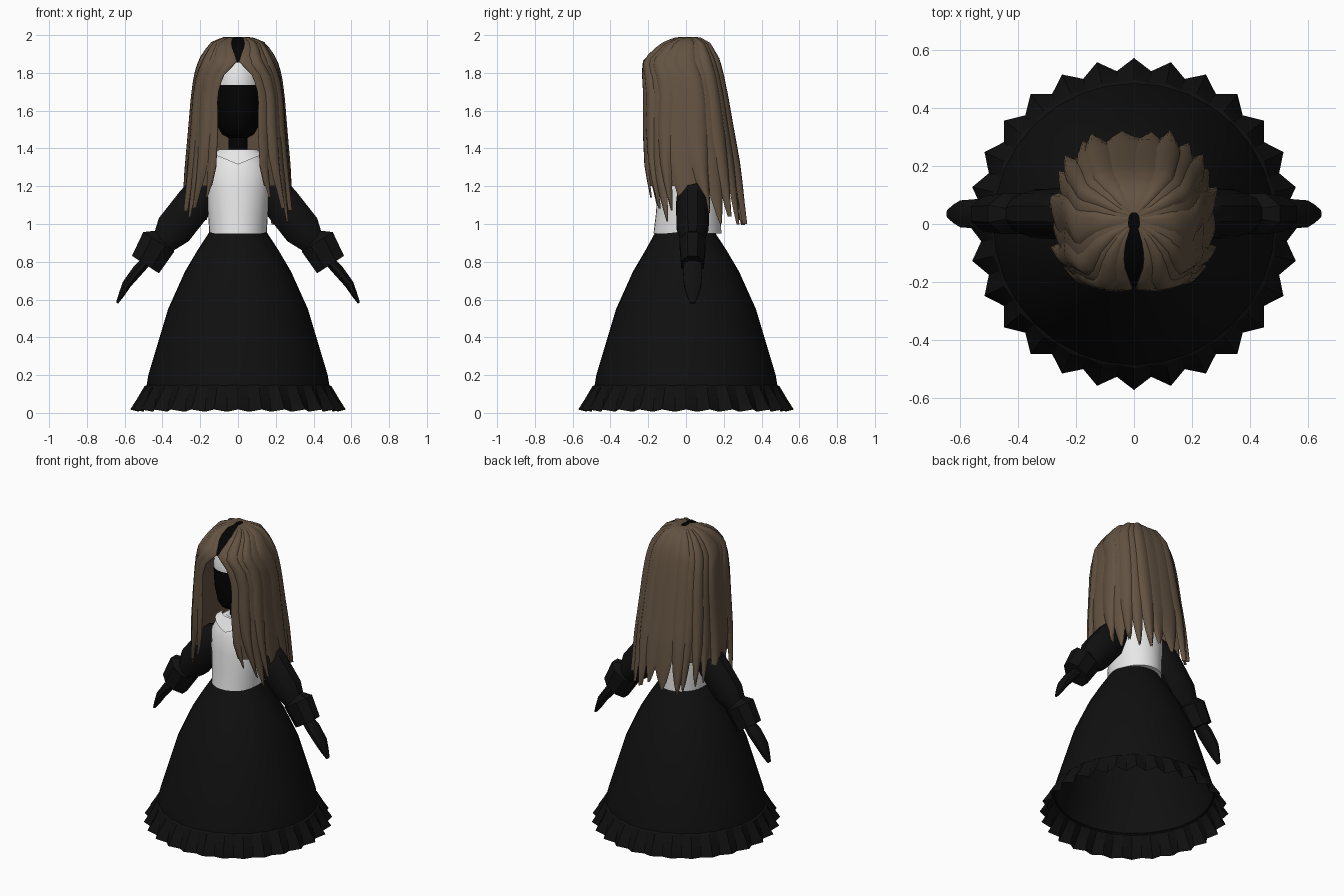
import bpy, bmesh, math, random
from mathutils import Vector

random.seed(4)
cube = bpy.data.objects.get("Cube")
if cube:
    bpy.data.objects.remove(cube, do_unlink=True)


def material(name, r, g, b):
    m = bpy.data.materials.new(name)
    m.use_nodes = True
    m.diffuse_color = (r, g, b, 1)
    bsdf = m.node_tree.nodes["Principled BSDF"]
    bsdf.inputs["Base Color"].default_value = (r, g, b, 1)
    bsdf.inputs["Roughness"].default_value = 0.9
    return m


BLACK = material("black cloth", 0.005, 0.005, 0.005)
SHADOW = material("deep black", 0.001, 0.001, 0.001)
WHITE = material("white", 0.8, 0.8, 0.8)
BROWN = material("brown hair", 0.125, 0.086, 0.054)


def loft(name, rings, mat, closed=True, caps=False, smooth=40):
    """Join equal rows of points with quads."""
    bm = bmesh.new()
    rows = [[bm.verts.new(p) for p in ring] for ring in rings]
    n = len(rows[0])
    for a, b in zip(rows, rows[1:]):
        for i in range(n if closed else n - 1):
            j = (i + 1) % n
            bm.faces.new((a[i], a[j], b[j], b[i]))
    if caps:
        bm.faces.new(rows[0])
        bm.faces.new(rows[-1])
    bmesh.ops.recalc_face_normals(bm, faces=bm.faces)
    mesh = bpy.data.meshes.new(name)
    bm.to_mesh(mesh)
    bm.free()
    mesh.materials.append(mat)
    if smooth:
        mesh.shade_smooth()
        mesh.set_sharp_from_angle(angle=math.radians(smooth))
    obj = bpy.data.objects.new(name, mesh)
    bpy.context.collection.objects.link(obj)
    return obj


def oval(z, rx, front, back, n=32):
    """Horizontal ring whose front and back depths differ."""
    pts = []
    for i in range(n):
        a = math.tau * i / n
        c = math.cos(a)
        pts.append((rx * math.sin(a), -c * front if c > 0 else -c * back, z))
    return pts


# Skirt and pleated hem
skirt = [(0.96, 0.15), (0.86, 0.215), (0.75, 0.28), (0.65, 0.325), (0.55, 0.37),
         (0.35, 0.43), (0.2, 0.475), (0.14, 0.485)]
loft("skirt", [oval(z, r, r + 0.01 * (z > 0.9), r) for z, r in skirt], BLACK)

PLEATS = 28


def hem_ring(z, r, wave, lift):
    pts = []
    for i in range(PLEATS * 2):
        a = math.tau * i / (PLEATS * 2)
        s = 1 if i % 2 == 0 else -1
        pts.append(((r + s * wave) * math.sin(a), -(r + s * wave) * math.cos(a), z + s * lift))
    return pts


loft("hem_frill", [hem_ring(0.15, 0.478, 0, 0), hem_ring(0.14, 0.492, 0.004, 0),
                   hem_ring(0.07, 0.525, 0.012, 0), hem_ring(0.012, 0.55, 0.021, 0.006)],
     BLACK, smooth=20)

# Bodice, collar and neck
bodice = [(0.95, 0.152, 0.172, 0.187), (1.05, 0.158, 0.16, 0.185), (1.18, 0.168, 0.15, 0.18),
          (1.28, 0.17, 0.135, 0.165), (1.35, 0.13, 0.105, 0.12), (1.39, 0.075, 0.07, 0.07)]
loft("bodice", [oval(*r) for r in bodice], WHITE, caps=True)

collar_top = oval(1.395, 0.1, 0.09, 0.08)
collar_low = [(x, y, z - 0.05 * max(0, 1 - abs(x) / 0.12) * (y < 0))
              for x, y, z in oval(1.365, 0.14, 0.135, 0.13)]
loft("collar", [collar_top, collar_low], WHITE)
loft("neck", [oval(z, 0.05, 0.05, 0.05, 12) for z in (1.36, 1.52)], SHADOW, caps=True)

# Head with a pale forehead
head_rows = [(1.455, 0.05, 0.09, 0.06), (1.475, 0.085, 0.13, 0.1), (1.51, 0.105, 0.155, 0.13),
             (1.6, 0.125, 0.17, 0.15), (1.735, 0.135, 0.175, 0.16), (1.8, 0.13, 0.17, 0.155),
             (1.87, 0.1, 0.14, 0.13), (1.9, 0.05, 0.07, 0.07)]
head = loft("head", [oval(*r) for r in head_rows], SHADOW, caps=True)
head.data.materials.append(WHITE)
for p in head.data.polygons:
    if p.center.z > 1.735 and p.center.y < 0:
        p.material_index = 1


# Arms, cuffs and hands
def limb(name, side, stations, mat, sides):
    """Tube through (x, z, in-plane radius, depth radius) stations."""
    first, last = stations[0], stations[-1]
    d = Vector((last[0] - first[0], 0, last[1] - first[1])).normalized()
    across = Vector((-d.z, 0, d.x))
    rings = []
    for x, z, r, depth in stations:
        ring = []
        for i in range(sides):
            a = math.tau * (i + 0.5) / sides
            p = Vector((x, 0.035, z)) + across * r * math.cos(a) + Vector((0, depth * math.sin(a), 0))
            ring.append((p.x * side, p.y, p.z))
        rings.append(ring)
    loft(name, rings, mat, caps=True, smooth=35)


for side, tag in ((1, "left"), (-1, "right")):
    limb(tag + "_sleeve", side, [(0.13, 1.24, 0.05, 0.05), (0.18, 1.18, 0.095, 0.08),
         (0.23, 1.11, 0.105, 0.088), (0.34, 0.97, 0.105, 0.085), (0.41, 0.88, 0.06, 0.055)], BLACK, 10)
    limb(tag + "_cuff", side, [(0.39, 0.94, 0.05, 0.045), (0.42, 0.905, 0.105, 0.075),
         (0.49, 0.785, 0.092, 0.065)], BLACK, 8)
    limb(tag + "_hand", side, [(0.47, 0.82, 0.03, 0.04), (0.53, 0.755, 0.032, 0.055),
         (0.59, 0.68, 0.026, 0.05), (0.615, 0.63, 0.018, 0.035), (0.64, 0.582, 0.007, 0.015)], BLACK, 8)

# Hair envelope rows: height, half width, front depth, back depth, parting half gap
HAIR = [(1.99, 0.02, 0.02, 0.04, 0.015), (1.98, 0.08, 0.07, 0.08, 0.03),
        (1.945, 0.14, 0.14, 0.13, 0.035), (1.86, 0.19, 0.22, 0.175, 0.004),
        (1.78, 0.215, 0.232, 0.195, 0.08), (1.68, 0.23, 0.232, 0.215, 0.108),
        (1.5, 0.243, 0.232, 0.245, 0.105), (1.3, 0.26, 0.225, 0.28, 0.115),
        (1.1, 0.272, 0.2, 0.3, 0.16), (0.98, 0.278, 0.185, 0.312, 0.18)]
POWER = 0.75


def envelope(s, u, side, lift=0.0, full=False):
    """Point on the hair: s runs down the rows, u from parting (0) to nape (1)."""
    i = min(int(s), len(HAIR) - 2)
    z, hx, front, back, gap = (p + (q - p) * (s - i) for p, q in zip(HAIR[i], HAIR[i + 1]))
    start = 0 if full else math.asin(min(1, gap / hx) ** (1 / POWER))
    a = start + u * (math.pi - start)
    c = math.cos(a)
    x = math.copysign(hx * abs(math.sin(a)) ** POWER, math.sin(a))
    y = -math.copysign(abs(c) ** POWER, c) * (front if c > 0 else back)
    k = 1 + lift * min(1, s / 3)
    mid = min(z, 1.7)
    return (side * x * k, y * k, mid + (z - mid) * k)


# Dark scalp showing through the parting
scalp = [[envelope(s / 2, i / 16, 1, -0.025, True) for i in range(32)] for s in range(0, 7)]
loft("scalp", scalp, SHADOW, caps=True)

# Hair underlayer and overlapping pointed locks
LOCKS = 11
COLS = 6
for side, tag in ((1, "left"), (-1, "right")):
    base = [[envelope(s / 2, i / 20, side) for i in range(21)] for s in range(0, 16)]
    loft(tag + "_hair_base", base, BROWN, closed=False, smooth=60)
    for n in range(LOCKS):
        centre = (n + 0.4) / LOCKS
        width = 0.075 + random.uniform(0, 0.02)
        tip = random.uniform(8.1, 8.9) if n else 7.8
        height = 0.03 + 0.04 * (n % 2) + random.uniform(0, 0.02)
        sway = random.uniform(-0.03, 0.03)
        rows = []
        for r in range(19):
            t = r / 18
            s = t * tip
            w = width * (1 if t < 0.72 else max(0.03, (1 - t) / 0.28) ** 0.7)
            row = []
            for c in range(COLS + 1):
                v = c / COLS * 2 - 1
                u = max(0, centre + sway * t * t + v * w)
                row.append(envelope(s, u, side, height * (1 - v * v) + 0.004))
            rows.append(row)
        loft(f"{tag}_hair_lock_{n + 1}", rows, BROWN, closed=False, smooth=60)
